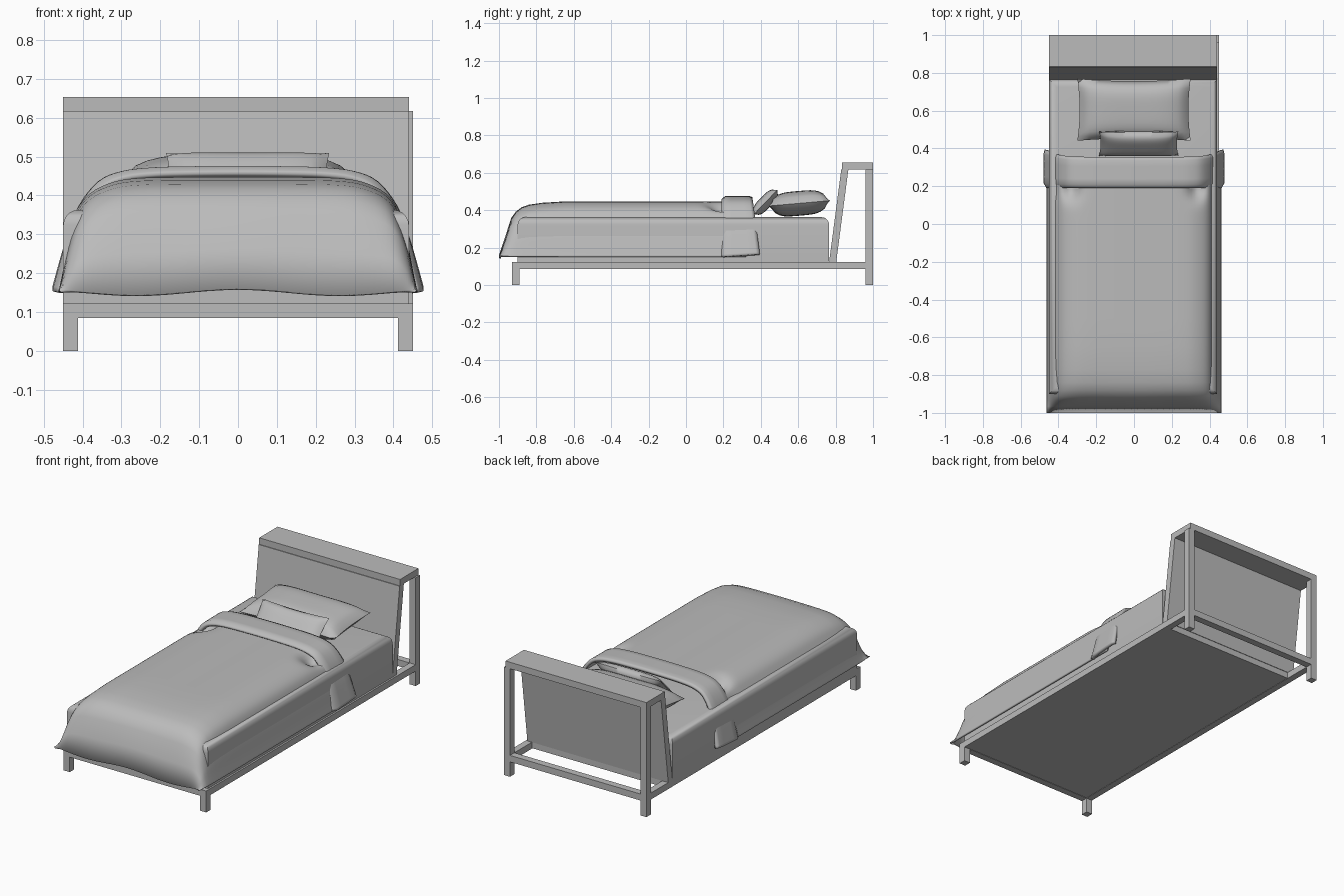
import bpy, bmesh, math
from mathutils import Matrix, Vector

if "Cube" in bpy.data.objects:
    bpy.data.objects.remove(bpy.data.objects["Cube"], do_unlink=True)

GREY = (0.5, 0.5, 0.5, 1)
mat = bpy.data.materials.new("plain grey")
mat.use_nodes = True
mat.diffuse_color = GREY
mat.node_tree.nodes["Principled BSDF"].inputs["Base Color"].default_value = GREY


def finish(name, bm, smooth=None):
    """Turn a bmesh into a named object with the grey material."""
    bmesh.ops.recalc_face_normals(bm, faces=bm.faces)
    me = bpy.data.meshes.new(name)
    bm.to_mesh(me)
    bm.free()
    me.materials.append(mat)
    ob = bpy.data.objects.new(name, me)
    bpy.context.collection.objects.link(ob)
    if smooth:
        bpy.ops.object.select_all(action='DESELECT')
        ob.select_set(True)
        bpy.context.view_layer.objects.active = ob
        bpy.ops.object.shade_smooth_by_angle(angle=math.radians(smooth))
    return ob


def box(name, x, y, z, bevel=0):
    bm = bmesh.new()
    bmesh.ops.create_cube(bm, size=1)
    for v in bm.verts:
        v.co = Vector([(a + b) / 2 + c * (b - a) for (a, b), c in zip((x, y, z), v.co)])
    if bevel:
        top = [e for e in bm.edges if all(v.co.z > z[0] + 0.01 for v in e.verts)]
        bmesh.ops.bevel(bm, geom=top, offset=bevel, segments=5, profile=0.5, affect='EDGES')
    return finish(name, bm, 40 if bevel else None)


def lerp(points, t):
    """Read a polyline of (t, value) pairs with smooth blending."""
    for (a, p), (b, q) in zip(points, points[1:]):
        if t <= b:
            return p + (q - p) * max(0, (t - a) / (b - a))
    return points[-1][1]


def bump(t, centre, width):
    return math.exp(-((t - centre) / width) ** 2)


# Frame: legs, rails and the base panel
W, T = 0.45, 0.038
LOW, HIGH = 0.085, 0.122
for side, s in (("right", -1), ("left", 1)):
    x = sorted((s * W, s * (W - T)))
    box(f"{side}_front_leg", x, (-0.93, -0.89), (0, LOW))
    box(f"{side}_back_post", x, (0.96, 1.0), (0, 0.617))
    box(f"{side}_rail", x, (-0.93, 1.0), (LOW, HIGH))
inner = (T - W, W - T)
box("front_rail", inner, (-0.93, -0.89), (LOW, HIGH))
box("back_rail", inner, (0.96, 1.0), (LOW, HIGH))
box("base_panel", inner, (-0.89, 0.8), (LOW + 0.002, HIGH))

# Headboard: leaning panel with a flat shelf on top
bm = bmesh.new()
side = [(0.765, HIGH), (0.83, 0.617), (0.868, 0.617), (0.803, HIGH)]
face = bm.faces.new([bm.verts.new((-W, y, z)) for y, z in side])
ext = bmesh.ops.extrude_face_region(bm, geom=[face])
for v in ext["geom"]:
    if isinstance(v, bmesh.types.BMVert):
        v.co.x = W - 0.01
finish("headboard_panel", bm)
box("headboard_shelf", (-W, W - 0.01), (0.834, 1.0), (0.617, 0.654))

box("mattress", (-0.45, 0.44), (-0.9, 0.765), (HIGH, 0.363), 0.04)


def cloth(name, section, rows, shape, thickness):
    """Drape a mirrored cross-section of (x, z) along the y rows."""
    full = [(-x, z) for x, z in reversed(section[1:])] + section
    # Add points between the given ones with a soft spline
    pts = []
    for i in range(len(full) - 1):
        p = [Vector(full[max(0, min(len(full) - 1, i + k))]) for k in (-1, 0, 1, 2)]
        for j in range(4):
            t = j / 4
            m0, m1 = (p[2] - p[0]) / 2, (p[3] - p[1]) / 2
            pts.append(p[1] * (2*t**3 - 3*t*t + 1) + m0 * (t**3 - 2*t*t + t)
                       + p[2] * (3*t*t - 2*t**3) + m1 * (t**3 - t*t))
    pts.append(Vector(full[-1]))
    bm = bmesh.new()
    grid = [[bm.verts.new(shape(x, y, z)) for x, z in pts] for y in rows]
    for a, b in zip(grid, grid[1:]):
        for i in range(len(pts) - 1):
            bm.faces.new((a[i], a[i + 1], b[i + 1], b[i]))
    ob = finish(name, bm)
    if sum(p.normal.z for p in ob.data.polygons) < 0:
        ob.data.flip_normals()
    mod = ob.modifiers.new("thickness", 'SOLIDIFY')
    mod.thickness, mod.offset = thickness, -1
    bpy.ops.object.select_all(action='DESELECT')
    ob.select_set(True)
    bpy.context.view_layer.objects.active = ob
    bpy.ops.object.shade_smooth_by_angle(angle=math.radians(50))
    return ob


# Blanket: falls over the foot end, hem waves, dents beside the fold
HEM = 0.152
foot = [(-1.0, 0), (-0.965, 0.36), (-0.935, 0.69), (-0.91, 0.81), (-0.88, 0.89),
        (-0.84, 0.94), (-0.77, 0.975), (-0.65, 1)]


def blanket_shape(x, y, z):
    k = lerp(foot, y)
    out = HEM + (z - HEM) * k
    out += 0.008 * math.cos(x * 12) * (1 - k)
    out -= 0.05 * bump(abs(x), 0.33, 0.045) * bump(y, 0.19, 0.06)
    # Soft fold hanging along the right side
    if x < 0 and -0.9 < y < 0.17:
        x -= 0.016 * bump(z, 0.32, 0.04) * min(1, (y + 0.9) / 0.06, (0.17 - y) / 0.06)
    return (x, y, out)


section = [(0, 0.447), (0.14, 0.447), (0.25, 0.445), (0.32, 0.435), (0.38, 0.406),
           (0.412, 0.36), (0.436, 0.28), (0.452, 0.2), (0.462, HEM)]
rows = [y for y, k in foot] + [-0.5 + 0.1 * i for i in range(5)]
rows += [0.02 * i for i in range(17)]
cloth("blanket", section, sorted(set(rows)), blanket_shape, 0.01)

# Folded band across the blanket, wider towards its hems
band = [(0, 0.476), (0.12, 0.475), (0.22, 0.472), (0.3, 0.462), (0.36, 0.435),
        (0.41, 0.37), (0.44, 0.29), (0.46, 0.22), (0.478, 0.152)]


def band_shape(x, y, z):
    drop = (0.476 - z) / 0.324
    near = (y - 0.19) / 0.165
    edge = 0.016 * max(0, 1 - near / 0.12) + 0.006 * max(0, near - 0.9) / 0.1
    return (x * (1 - 0.03 * edge / 0.016), y + 0.04 * near * drop, z - edge * (1 - drop) + 0.014 * near * drop)


cloth("folded_band", band, [0.19 + 0.165 * t for t in (0, 0.04, 0.12, 0.3, 0.5, 0.7, 0.9, 1)],
      band_shape, 0.018)


def pillow(name, centre, half, tilt):
    """Stuffed cushion with pinched seams and pointed corners."""
    bm = bmesh.new()
    for s in (-1, 1):
        made = bmesh.ops.create_grid(bm, x_segments=20, y_segments=14, size=1)["verts"]
        for v in made:
            u, w = v.co.x, v.co.y
            puff = max(0, (1 - u ** 4) * (1 - w ** 4)) ** 0.6
            v.co = (half[0] * u * (1 - 0.04 * (1 - w * w)),
                    half[1] * w * (1 - 0.08 * (1 - u * u)), s * half[2] * puff)
    bmesh.ops.remove_doubles(bm, verts=bm.verts, dist=0.0005)
    bm.transform(Matrix.Translation(centre) @ Matrix.Rotation(math.radians(tilt), 4, 'X'))
    finish(name, bm, 60)


pillow("large_pillow", (0, 0.605, 0.437), (0.3, 0.165, 0.066), 5)
pillow("small_pillow", (0.025, 0.425, 0.443), (0.21, 0.092, 0.034), 46)
